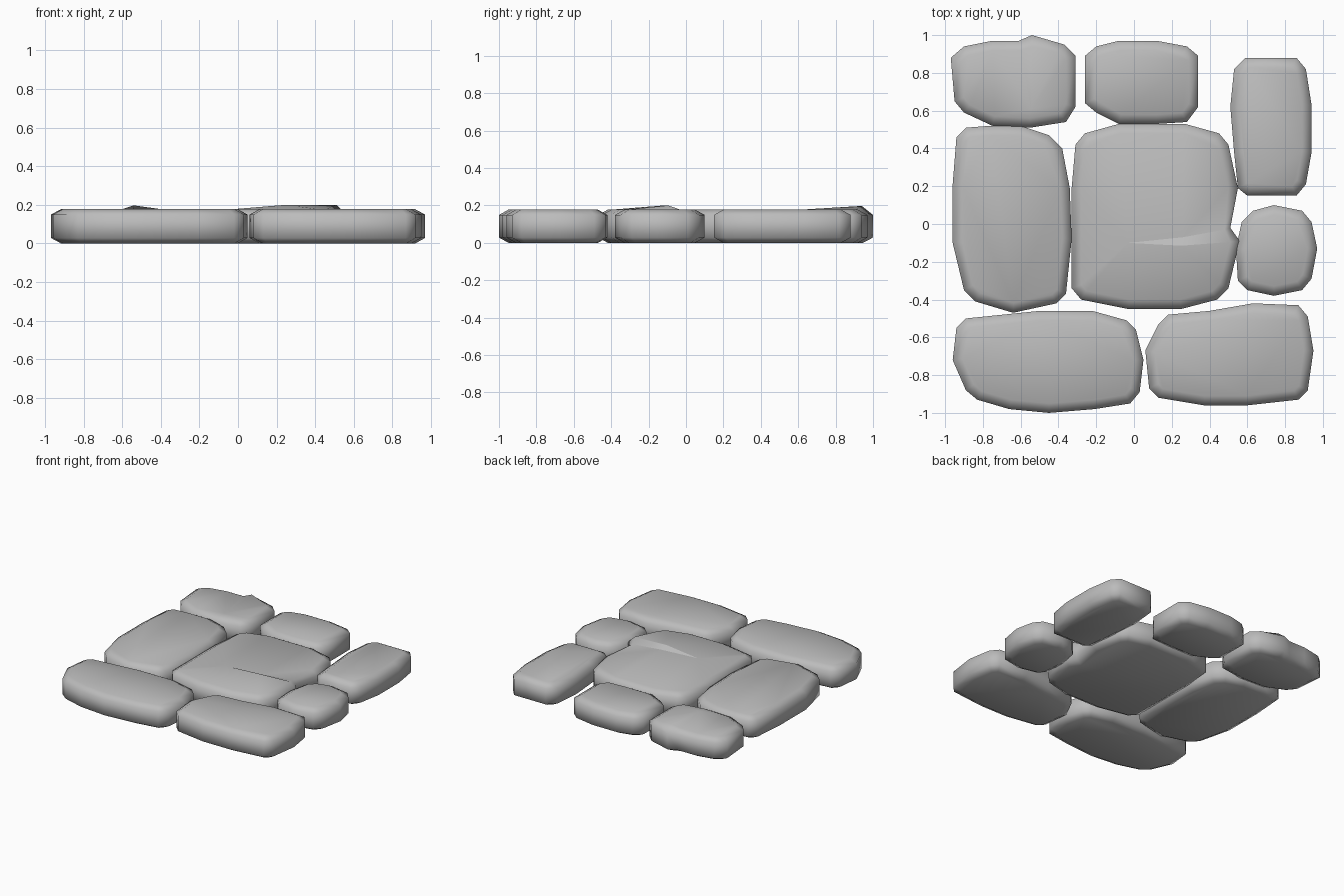
import bpy
import bmesh
from mathutils import Vector
from mathutils.geometry import delaunay_2d_cdt

cube = bpy.data.objects.get("Cube")
if cube:
    bpy.data.objects.remove(cube, do_unlink=True)

HEIGHT = .177
EDGE_DROP = .028
EDGE_INSET = .05

stone_grey = bpy.data.materials.new("stone grey")
stone_grey.use_nodes = True
colour = (.5, .5, .5, 1)
stone_grey.diffuse_color = colour
shader = next(n for n in stone_grey.node_tree.nodes if n.type == "BSDF_PRINCIPLED")
shader.inputs["Base Color"].default_value = colour
shader.inputs["Roughness"].default_value = .9


def inset_outline(outline, distance):
    """Shrink a clockwise outline by mitring every corner inwards."""
    shrunk = []
    for i, point in enumerate(outline):
        before = (point - outline[i - 1]).normalized()
        after = (outline[(i + 1) % len(outline)] - point).normalized()
        normal_a = Vector((before.y, -before.x))
        normal_b = Vector((after.y, -after.x))
        mitre = (normal_a + normal_b) / (1 + normal_a.dot(normal_b))
        shrunk.append(point + mitre * distance)
    return shrunk


def paving_stone(name, points, ridge=(), ridge_edges=()):
    """Chamfered slab on a clockwise outline, with an optional ridge on top.
    Ridge points that sit on the rim replace the closest rim corner."""
    outline = [Vector(p) for p in points]
    rim = inset_outline(outline, EDGE_INSET)
    count = len(outline)
    top = [Vector((p.x, p.y, HEIGHT)) for p in rim]
    index_of = []
    for x, y, lift in ridge:
        spot = Vector((x, y, HEIGHT + lift))
        nearest = min(range(count), key=lambda i: (top[i].xy - spot.xy).length)
        if (top[nearest].xy - spot.xy).length < EDGE_INSET:
            top[nearest] = spot
            index_of.append(nearest)
        else:
            index_of.append(len(top))
            top.append(spot)

    bm = bmesh.new()
    rings = [
        [bm.verts.new((p.x, p.y, 0)) for p in rim],
        [bm.verts.new((p.x, p.y, EDGE_DROP)) for p in outline],
        [bm.verts.new((p.x, p.y, HEIGHT - EDGE_DROP)) for p in outline],
    ]
    top_verts = [bm.verts.new(p) for p in top]
    rings.append(top_verts[:count])
    for low, high in zip(rings, rings[1:]):
        for i in range(count):
            j = (i + 1) % count
            bm.faces.new((low[i], low[j], high[j], high[i]))
    bm.faces.new(rings[0])

    # Top surface: plain cap, or triangles that follow the ridge
    if ridge:
        edges = [(index_of[a], index_of[b]) for a, b in ridge_edges]
        _, _, faces, origin, _, _ = delaunay_2d_cdt(
            [p.xy for p in top], edges, [list(range(count))[::-1]], 1, 1e-5)
        for face in faces:
            bm.faces.new([top_verts[origin[v][0]] for v in face])
        for a, b in edges:
            edge = bm.edges.get((top_verts[a], top_verts[b]))
            if edge:
                edge.smooth = False
    else:
        bm.faces.new(rings[-1])
    bmesh.ops.recalc_face_normals(bm, faces=bm.faces)
    for face in bm.faces:
        face.smooth = True

    mesh = bpy.data.meshes.new(name)
    bm.to_mesh(mesh)
    bm.free()
    mesh.materials.append(stone_grey)
    stone = bpy.data.objects.new(name, mesh)
    bpy.context.collection.objects.link(stone)
    return stone


# Back row
paving_stone("back_right_stone", [
    (-.97, .88), (-.9, .94), (-.75, .97), (-.61, .97), (-.54, 1), (-.37, .95),
    (-.31, .89), (-.31, .62), (-.36, .54), (-.55, .51), (-.75, .52), (-.9, .59),
    (-.95, .65)],
    ridge=[(-.54, .94, .02), (-.545, .61, 0), (-.6, .92, 0)],
    ridge_edges=[(0, 1), (1, 2)])
paving_stone("back_middle_stone", [
    (-.26, .89), (-.2, .94), (-.08, .97), (.12, .97), (.28, .94), (.34, .89),
    (.34, .62), (.28, .54), (.12, .53), (-.08, .53), (-.2, .59), (-.26, .64)])
paving_stone("back_left_stone", [
    (.53, .82), (.59, .88), (.86, .88), (.91, .82), (.94, .63), (.94, .38),
    (.91, .21), (.86, .15), (.6, .15), (.55, .19), (.53, .38), (.51, .62)])

# Middle row
paving_stone("middle_right_stone", [
    (-.94, .46), (-.89, .51), (-.76, .52), (-.6, .52), (-.45, .47), (-.38, .4),
    (-.34, .19), (-.33, -.08), (-.36, -.37), (-.41, -.42), (-.64, -.47),
    (-.84, -.41), (-.9, -.35), (-.96, -.1), (-.96, .21)])
paving_stone("centre_stone", [
    (-.31, .42), (-.26, .48), (-.08, .53), (.27, .53), (.45, .48), (.5, .42),
    (.55, .19), (.51, -.02), (.56, -.09), (.5, -.34), (.44, -.4), (.25, -.45),
    (-.03, -.45), (-.28, -.4), (-.33, -.34), (-.33, .19)],
    ridge=[(-.03, -.1, 0), (.25, -.115, .023), (.51, -.095, .023),
           (.48, -.03, 0), (.26, -.07, 0)],
    ridge_edges=[(0, 1), (1, 2), (3, 4), (4, 0)])
paving_stone("small_left_stone", [
    (.57, .01), (.63, .07), (.74, .1), (.89, .07), (.94, .01), (.97, -.13),
    (.94, -.29), (.89, -.35), (.74, -.38), (.6, -.35), (.55, -.3), (.54, -.13)])

# Front row
paving_stone("front_right_stone", [
    (-.94, -.55), (-.89, -.5), (-.5, -.46), (-.22, -.46), (-.04, -.51),
    (.01, -.56), (.05, -.72), (.03, -.89), (-.02, -.95), (-.21, -.98),
    (-.45, -1), (-.66, -.98), (-.83, -.93), (-.89, -.88), (-.96, -.72)])
paving_stone("front_left_stone", [
    (.13, -.53), (.18, -.48), (.4, -.46), (.63, -.42), (.87, -.43), (.92, -.49),
    (.95, -.67), (.92, -.88), (.87, -.93), (.6, -.96), (.37, -.96), (.13, -.92),
    (.08, -.87), (.06, -.67)])
